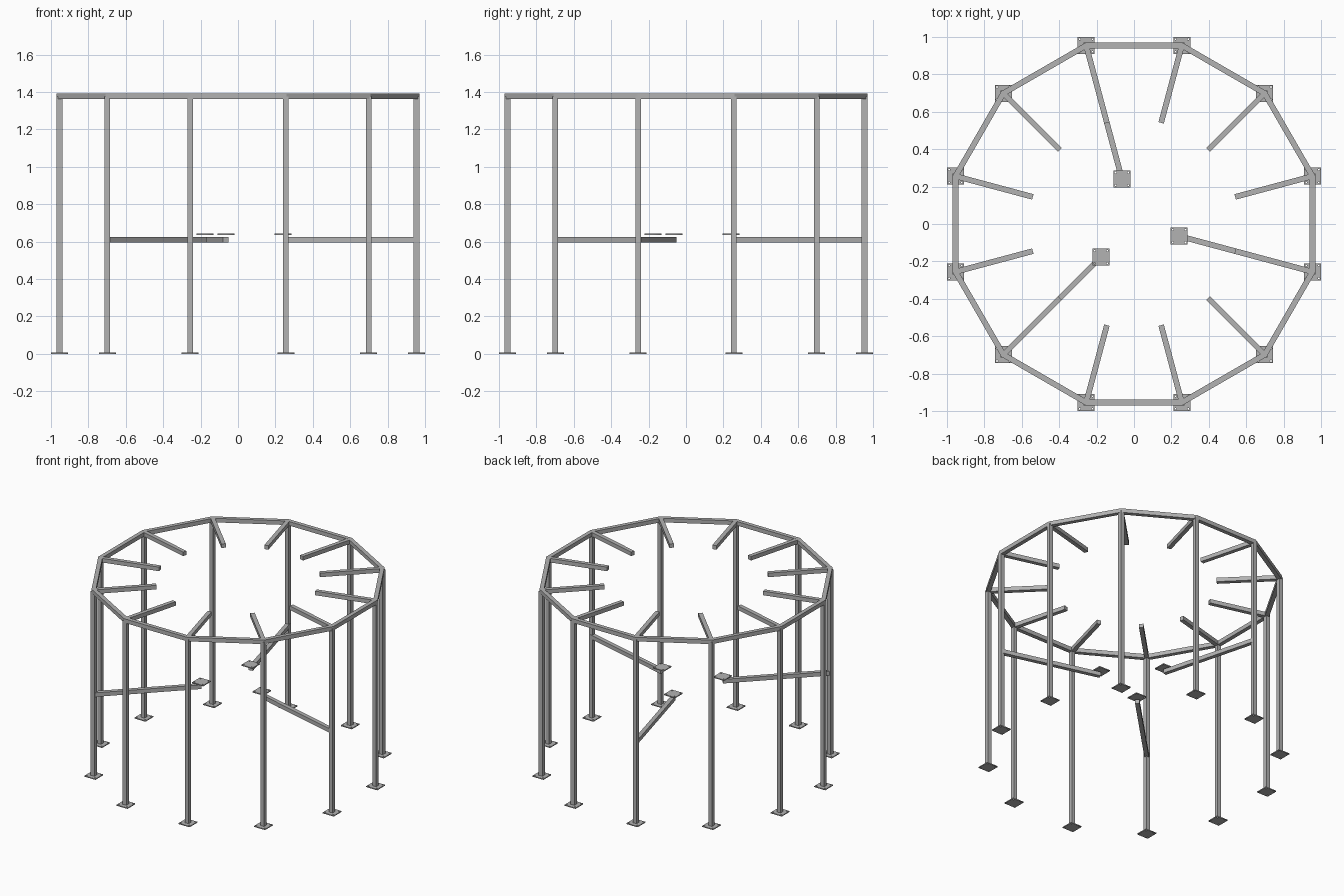
import bpy
import bmesh
from math import radians, cos, sin, pi
from mathutils import Vector, Matrix

cube = bpy.data.objects.get("Cube")
if cube:
    bpy.data.objects.remove(cube)

SIDES = 12
RADIUS = 0.988      # distance of the post axes from the centre
TUBE = 0.03         # square tube width
TOP = 1.392
ARM_Z = 0.61
PLATE = 0.091
PLATE_T = 0.007
ANGLES = [radians(15 + 30 * i) for i in range(SIDES)]

steel = bpy.data.materials.new("grey_steel")
steel.use_nodes = True
grey = (0.45, 0.45, 0.45, 1)
steel.diffuse_color = grey
steel.node_tree.nodes["Principled BSDF"].inputs["Base Color"].default_value = grey


def link(name, mesh):
    mesh.materials.clear()
    mesh.materials.append(steel)
    obj = bpy.data.objects.new(name, mesh)
    bpy.context.scene.collection.objects.link(obj)
    return obj


def polar(r, a, z=0.0):
    return Vector((r * cos(a), r * sin(a), z))


def box(name, center, size, turn=0.0):
    bm = bmesh.new()
    bmesh.ops.create_cube(bm, size=1, matrix=Matrix.Diagonal((*size, 1)))
    mesh = bpy.data.meshes.new(name)
    bm.to_mesh(mesh)
    bm.free()
    obj = link(name, mesh)
    obj.location = center
    obj.rotation_euler.z = turn
    return obj


def radial_bar(name, inner, outer, a, z):
    return box(name, polar((inner + outer) / 2, a, z), (outer - inner, TUBE, TUBE), a)


def add_loop(curve, points):
    spline = curve.splines.new("POLY")
    spline.points.add(len(points) - 1)
    for p, (x, y) in zip(spline.points, points):
        p.co = (x, y, 0, 1)
    spline.use_cyclic_u = True


def plate_mesh():
    """Square plate with a bolt hole near each corner."""
    curve = bpy.data.curves.new("plate_outline", "CURVE")
    curve.dimensions = "2D"
    curve.fill_mode = "BOTH"
    curve.extrude = PLATE_T / 2
    corners = [(-1, -1), (1, -1), (1, 1), (-1, 1)]
    add_loop(curve, [(x * PLATE / 2, y * PLATE / 2) for x, y in corners])
    for x, y in corners:
        add_loop(curve, [(x * 0.034 + 0.005 * cos(k * pi / 6),
                          y * 0.034 + 0.005 * sin(k * pi / 6)) for k in range(12)])
    temp = bpy.data.objects.new("plate_outline", curve)
    bpy.context.scene.collection.objects.link(temp)
    bpy.context.view_layer.update()
    graph = bpy.context.evaluated_depsgraph_get()
    mesh = bpy.data.meshes.new_from_object(temp.evaluated_get(graph))
    bpy.data.objects.remove(temp)
    mesh.name = "bolt_plate"
    return mesh


# Mitred top ring, swept round the twelve corners
bm = bmesh.new()
h = TUBE / 2
offset = h / cos(pi / SIDES)
section = [(-offset, TOP - TUBE), (offset, TOP - TUBE), (offset, TOP), (-offset, TOP)]
loops = [[bm.verts.new(polar(RADIUS + dr, a, z)) for dr, z in section] for a in ANGLES]
for i in range(SIDES):
    a, b = loops[i], loops[(i + 1) % SIDES]
    for j in range(4):
        k = (j + 1) % 4
        bm.faces.new((a[j], b[j], b[k], a[k]))
bmesh.ops.recalc_face_normals(bm, faces=bm.faces)
ring = bpy.data.meshes.new("top_ring")
bm.to_mesh(ring)
bm.free()
link("top_ring", ring)

# Posts, foot plates and short top rafters
plate = plate_mesh()
post_h = TOP - TUBE / 2
for i, a in enumerate(ANGLES):
    box(f"post_{i + 1}", polar(RADIUS, a, post_h / 2), (TUBE, TUBE, post_h))
    foot = link(f"foot_plate_{i + 1}", plate)
    foot.location = polar(RADIUS, a, PLATE_T / 2)
    radial_bar(f"rafter_{i + 1}", 0.56, RADIUS - 0.01, a, TOP - h - 0.0005)

# Three long arms at mid height, each with a small plate over its inner end
for i, deg in enumerate((105, 225, 345)):
    a = radians(deg)
    radial_bar(f"long_arm_{i + 1}", 0.252, RADIUS, a, ARM_Z)
    seat = link(f"arm_plate_{i + 1}", plate)
    seat.location = polar(0.25, a, 0.64)
